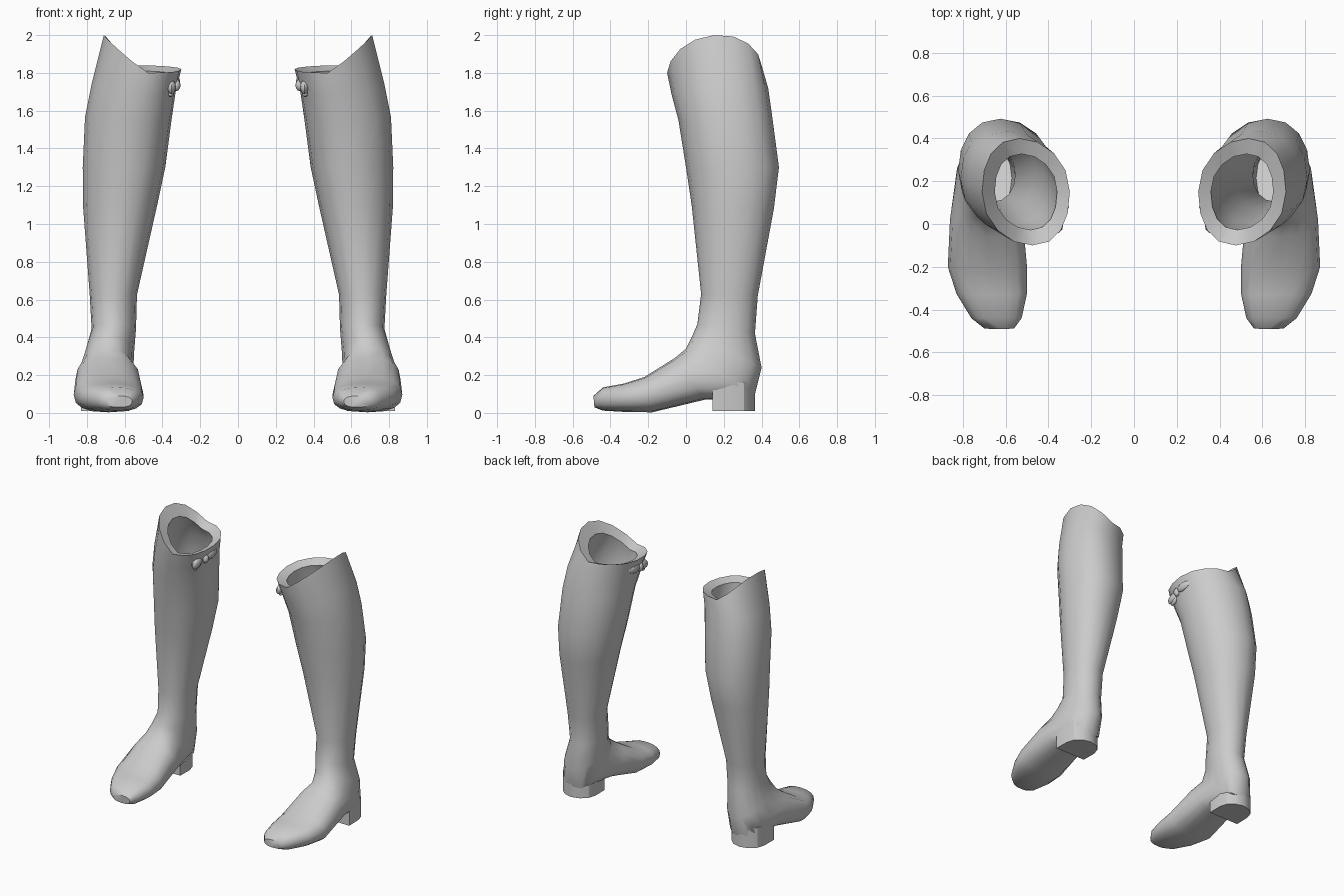
import bpy, bmesh, math
from mathutils import Vector

if "Cube" in bpy.data.objects:
    bpy.data.objects.remove(bpy.data.objects["Cube"])

leather = bpy.data.materials.new("grey_leather")
leather.diffuse_color = (0.6, 0.6, 0.6, 1)
leather.use_nodes = True
leather.node_tree.nodes["Principled BSDF"].inputs["Base Color"].default_value = leather.diffuse_color
SIDES = 16


def ring(yf, zf, yb, zb, x_in, x_out, n=2.1, skew=0.0, lift=0.0):
    """Cross-section between a front and a back point, optionally raised on the outer side."""
    pts = []
    for i in range(SIDES):
        a = 2 * math.pi * i / SIDES
        c, s = [math.copysign(abs(v) ** (2 / n), v) for v in (math.cos(a), math.sin(a))]
        t = (1 + c) / 2
        pts.append(Vector(((x_in + x_out) / 2 + (x_out - x_in) / 2 * s - skew * c * abs(c),
                           yb + (yf - yb) * t,
                           zb + (zf - zb) * t + lift * max(s, 0) ** 1.2)))
    return pts


def inset(pts, k, drop=0.0):
    """Copy of a cross-section shrunk about its centre."""
    mid = sum(pts, Vector()) / len(pts)
    return [mid + (p - mid) * k - Vector((0, 0, drop)) for p in pts]


def finish(name, bm, angle=50):
    """Turn a bmesh into a smooth object with a mirrored twin for the other boot."""
    bmesh.ops.recalc_face_normals(bm, faces=bm.faces)
    me = bpy.data.meshes.new(name)
    bm.to_mesh(me)
    bm.free()
    me.materials.append(leather)
    ob = bpy.data.objects.new(name, me)
    bpy.context.collection.objects.link(ob)
    bpy.ops.object.select_all(action='DESELECT')
    ob.select_set(True)
    bpy.context.view_layer.objects.active = ob
    bpy.ops.object.shade_smooth_by_angle(angle=math.radians(angle))
    ob.modifiers.new("other_boot", 'MIRROR').use_axis[0] = True


def loft(name, rings, angle=50):
    bm = bmesh.new()
    loops = [[bm.verts.new(p) for p in r] for r in rings]
    for a, b in zip(loops, loops[1:]):
        n = len(a)
        for i in range(n):
            bm.faces.new((a[i], a[(i + 1) % n], b[(i + 1) % n], b[i]))
    bm.faces.new(loops[0])
    bm.faces.new(loops[-1])
    finish(name, bm, angle)


# Foot: boxy sections fanning from the toe up to the instep
foot = [ring(*p, n=2.5) for p in (
    (-.49, .09, -.485, .03, .56, .70),
    (-.44, .135, -.44, .012, .525, .76),
    (-.33, .155, -.32, .005, .50, .83),
    (-.22, .19, -.18, .003, .50, .87),
    (-.06, .29, .10, .07, .52, .86),
    (.00, .34, .36, .08, .555, .835),
)]

# Shaft: round sections from the ankle to the calf, leaning outward at the back higher up
shaft = [ring(*p, skew=.03 * max(0, p[1] - .6)) for p in (
    (.03, .40, .40, .24, .55, .81),
    (.06, .47, .365, .42, .54, .775),
    (.08, .63, .38, .62, .535, .785),
    (.03, 1.10, .465, 1.08, .43, .82),
    (.00, 1.30, .492, 1.30, .385, .822),
    (-.04, 1.55, .455, 1.58, .35, .81),
)]
shaft.append(ring(-.075, 1.68, .435, 1.72, .33, .775, skew=.04, lift=.04))

# Rim: raised to a peak on the outer side, with a lip turned inward and a lining below it
rim = ring(-.10, 1.80, .40, 1.84, .30, .71, skew=.03, lift=.18)
lip = inset(rim, .71, .04)
lining = [inset(r, .84) for r in reversed(shaft)]
loft("boot", foot + shaft + [rim, lip] + lining)

# Heel block: straight breast in front, rounded at the back
outline = [(.58, .14), (.83, .14)]
for i in range(7):
    a = math.pi * i / 6
    outline.append((.703 + .125 * math.cos(a), .25 + .115 * math.sin(a)))
loft("heel", [[Vector((x, y, z)) for x, y in outline] for z in (.01, .16)], 30)


# Bow on the inner side of the rim: two flattened loops, a tail and a knot
def blob(name, loc, size, tilt):
    bm = bmesh.new()
    bmesh.ops.create_uvsphere(bm, u_segments=8, v_segments=6, radius=1)
    c, s = math.cos(tilt), math.sin(tilt)
    for v in bm.verts:
        x, y, z = [p * k for p, k in zip(v.co, size)]
        v.co = Vector((x, y * c - z * s, y * s + z * c)) + Vector(loc)
    finish(name, bm)


blob("bow_knot", (.328, .08, 1.735), (.024, .026, .032), 0)
blob("bow_front_loop", (.352, .015, 1.725), (.024, .06, .036), .3)
blob("bow_back_loop", (.326, .15, 1.75), (.020, .065, .034), .1)
blob("bow_front_tail", (.355, .03, 1.70), (.018, .05, .018), .5)
